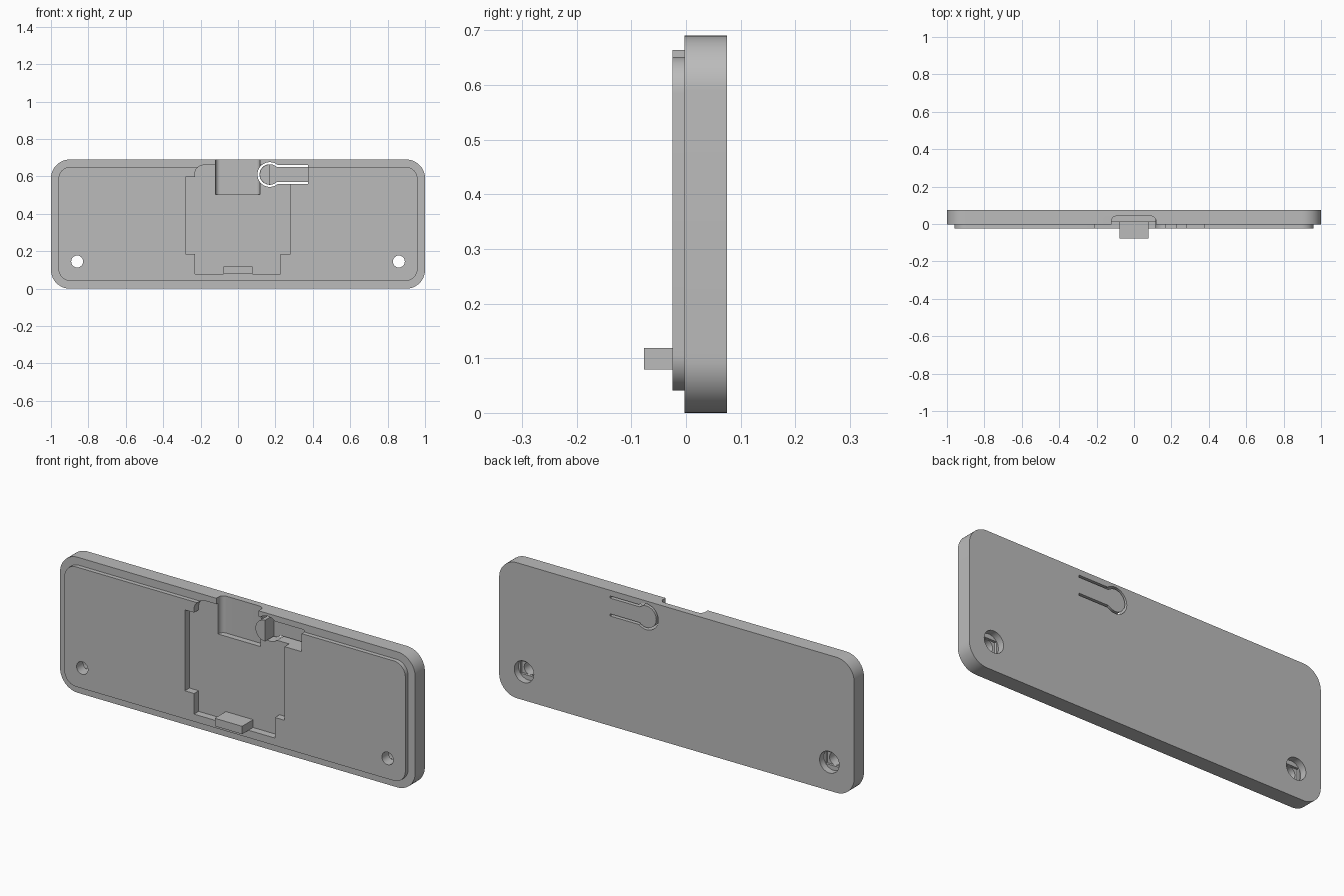
import bpy, bmesh
from math import cos, sin, radians, asin, degrees

cube = bpy.data.objects.get("Cube")
if cube:
    bpy.data.objects.remove(cube, do_unlink=True)

grey = bpy.data.materials.new("plain grey")
grey.use_nodes = True
colour = (0.5, 0.5, 0.5, 1)
grey.diffuse_color = colour
grey.node_tree.nodes["Principled BSDF"].inputs["Base Color"].default_value = colour


def arc(cx, cz, r, a0, a1, n=12):
    angles = [radians(a0 + (a1 - a0) * i / n) for i in range(n + 1)]
    return [(cx + r * cos(a), cz + r * sin(a)) for a in angles]


def rounded(x0, x1, z0, z1, r):
    return (arc(x1 - r, z1 - r, r, 0, 90) + arc(x0 + r, z1 - r, r, 90, 180)
            + arc(x0 + r, z0 + r, r, 180, 270) + arc(x1 - r, z0 + r, r, 270, 360))


def box(x0, x1, z0, z1):
    return [(x0, z0), (x1, z0), (x1, z1), (x0, z1)]


def prism(name, outline, start, end, axis="y"):
    """Extrude an outline: (x, z) along y, or (x, y) along z."""
    bm = bmesh.new()
    place = (lambda a, b: (a, start, b)) if axis == "y" else (lambda a, b: (a, b, start))
    face = bm.faces.new([bm.verts.new(place(a, b)) for a, b in outline])
    swept = bmesh.ops.extrude_face_region(bm, geom=[face])["geom"]
    d = end - start
    bmesh.ops.translate(bm, verts=[v for v in swept if isinstance(v, bmesh.types.BMVert)],
                        vec=(0, d, 0) if axis == "y" else (0, 0, d))
    bmesh.ops.recalc_face_normals(bm, faces=bm.faces)
    mesh = bpy.data.meshes.new(name)
    bm.to_mesh(mesh)
    bm.free()
    mesh.materials.append(grey)
    ob = bpy.data.objects.new(name, mesh)
    bpy.context.collection.objects.link(ob)
    return ob


# Solid parts
FLOOR, BACK = 0.012, 0.075
cover = prism("cover_plate", rounded(-1, 1, 0, 0.69, 0.1), -0.003, BACK)
lip = prism("front_lip", rounded(-0.96, 0.96, 0.041, 0.651, 0.065), -0.025, -0.003)
clip = prism("bottom_clip", box(-0.077, 0.077, 0.079, 0.119), -0.077, FLOOR + 0.004)
button = prism("latch_button", arc(0.17, 0.61, 0.054, 90, 270, 24), -0.025, 0.05)

# Stepped pocket in the middle
pocket = ([(-0.23, 0.079), (0.226, 0.079), (0.226, 0.184), (0.28, 0.184), (0.28, 0.66)]
          + arc(-0.185, 0.615, 0.045, 90, 180)
          + [(-0.23, 0.596), (-0.282, 0.596), (-0.282, 0.184), (-0.23, 0.184)])
cutters = [prism("pocket_cutter", pocket, -0.1, FLOOR)]

# Round-cornered cable notch through the top edge
notch = ([(-0.12, -0.1), (0.117, -0.1)] + arc(0.092, 0.017, 0.025, 0, 90)
         + arc(-0.095, 0.017, 0.025, 90, 180))
cutters.append(prism("notch_cutter", notch, 0.502, 0.8, "z"))


# Keyhole-shaped latch: thinned tongue with a slit around it
def keyhole(r, half):
    a = degrees(asin(half / r))
    return [(0.375, 0.61 + half)] + arc(0.17, 0.61, r, a, 360 - a, 40) + [(0.375, 0.61 - half)]


outer, inner = keyhole(0.066, 0.051), keyhole(0.055, 0.04)
cutters.append(prism("latch_recess_cutter", outer, -0.1, 0.045))
cutters.append(prism("latch_slit_cutter", outer + inner[::-1], 0.03, 0.1))

# Screw holes, bored wider from the back with a stepped slot
for side in (-1, 1):
    x, z = side * 0.86, 0.145
    cutters.append(prism("screw_hole_cutter", arc(x, z, 0.032, 0, 345, 23), -0.1, 0.1))
    cutters.append(prism("counterbore_cutter", arc(x, z, 0.055, 0, 350, 35), 0.04, 0.1))
    cutters.append(prism("screw_slot_cutter", box(x - 0.044, x + 0.044, z - 0.0318, z + 0.0318),
                         0.028, 0.05))

for part in (cover, lip):
    bpy.context.view_layer.objects.active = part
    for cutter in cutters:
        mod = part.modifiers.new(cutter.name, "BOOLEAN")
        mod.operation = "DIFFERENCE"
        mod.solver = "EXACT"
        mod.object = cutter
        bpy.ops.object.modifier_apply(modifier=mod.name)
for cutter in cutters:
    bpy.data.objects.remove(cutter, do_unlink=True)

# Smooth the curved walls, keep edges sharp
bpy.ops.object.select_all(action="DESELECT")
for part in (cover, lip, clip, button):
    part.select_set(True)
bpy.context.view_layer.objects.active = cover
bpy.ops.object.shade_smooth_by_angle(angle=radians(30))
